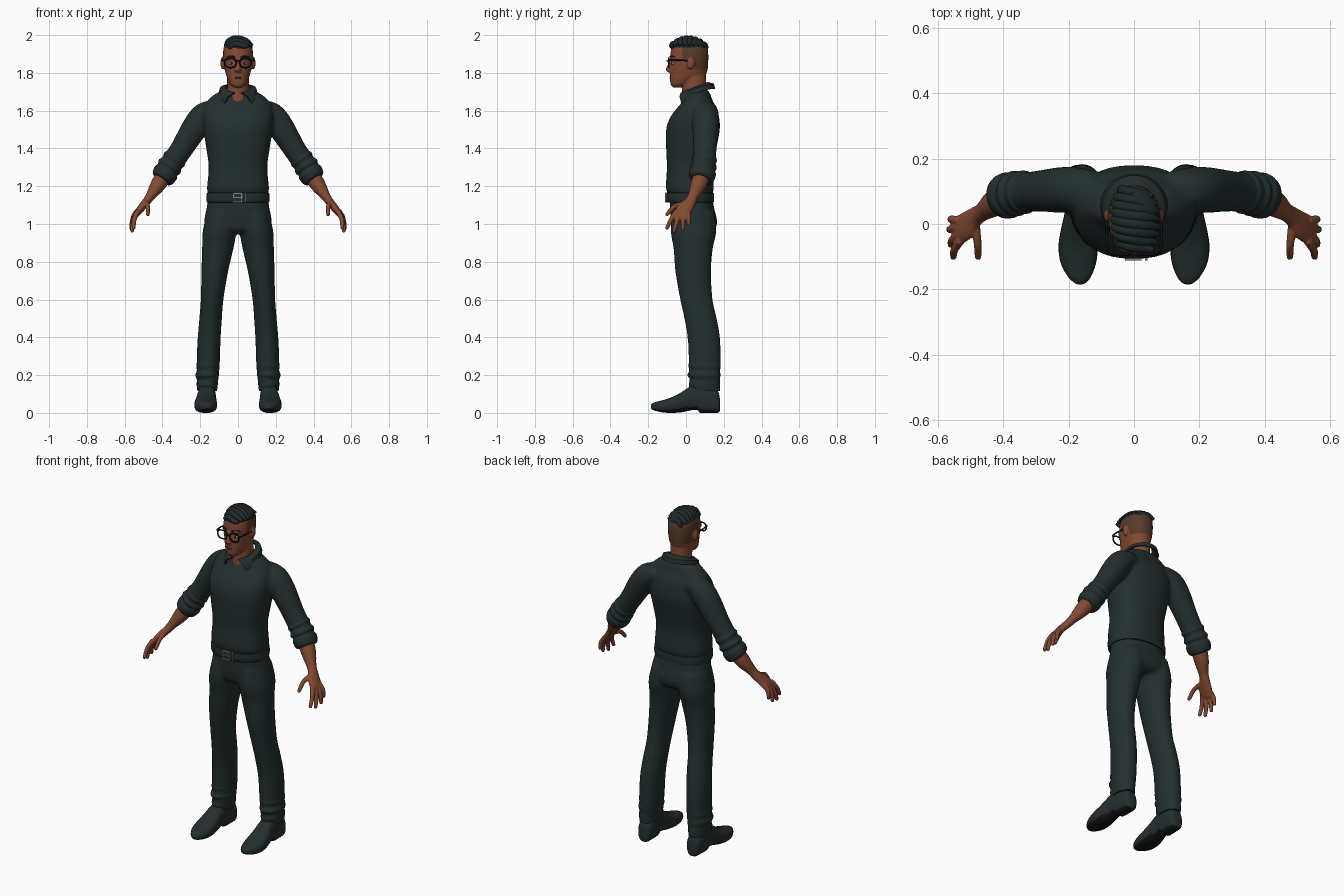
import bpy, bmesh, math
from mathutils import Vector, Matrix

def material(name, rgb):
    m = bpy.data.materials.new(name)
    m.diffuse_color = (*rgb, 1)
    return m

CLOTH = material("dark_green_cloth", (0.017, 0.028, 0.028))
SKIN = material("brown_skin", (0.23, 0.068, 0.032))
SHAVED = material("shaved_hair", (0.095, 0.044, 0.024))
HAIR = material("dark_hair", (0.013, 0.022, 0.024))
BLACK = material("black", (0.006, 0.007, 0.008))
WHITE = material("eye_white", (0.6, 0.55, 0.5))
METAL = material("buckle_metal", (0.22, 0.22, 0.21))
LIP = material("lip", (0.17, 0.042, 0.028))
X, Y, Z = Vector((1, 0, 0)), Vector((0, 1, 0)), Vector((0, 0, 1))

def spow(v, p):
    return math.copysign(abs(v) ** p, v)

def resample(rings, n):
    """Catmull-Rom interpolation of rings (x, y, z, a, b)."""
    out = []
    P = [rings[0]] + list(rings) + [rings[-1]]
    for i in range(1, len(P) - 2):
        for k in range(n):
            t = k / n
            out.append([0.5 * (2*q + (r-p)*t + (2*p-5*q+4*r-s)*t*t + (3*q-p-3*r+s)*t**3)
                        for p, q, r, s in zip(*P[i-1:i+3])])
    return out + [list(rings[-1])]

def loft(bm, rings, frame=None, s=1, seg=24, power=2.0, n=4):
    """Tube through rings; fixed frame (u, v), or one that follows the path."""
    R = resample(rings, n)
    pts = [Vector(r[:3]) for r in R]
    loops = []
    for i, r in enumerate(R):
        if frame:
            u, v = frame
        else:
            t = (pts[min(i+1, len(pts)-1)] - pts[max(i-1, 0)]).normalized()
            u = (Y - t * t.y).normalized()
            v = t.cross(u)
        loop = []
        for k in range(seg):
            a = 2 * math.pi * k / seg
            p = pts[i] + u * r[3] * spow(math.cos(a), 2/power) + v * r[4] * spow(math.sin(a), 2/power)
            loop.append(bm.verts.new((p.x * s, p.y, p.z)))
        loops.append(loop)
    for A, B in zip(loops, loops[1:]):
        for k in range(seg):
            bm.faces.new((A[k], A[(k+1) % seg], B[(k+1) % seg], B[k]))
    bm.faces.new(loops[0][::-1])
    bm.faces.new(loops[-1])

def ball(bm, loc, scale):
    bmesh.ops.create_uvsphere(bm, u_segments=20, v_segments=12, radius=1,
                              matrix=Matrix.LocRotScale(Vector(loc), None, Vector(scale)))

def box(bm, loc, size):
    bmesh.ops.create_cube(bm, size=1, matrix=Matrix.LocRotScale(Vector(loc), None, Vector(size)))

def finish(name, bm, mats, voxel=0, smooth=0, thick=0, rule=None):
    bmesh.ops.recalc_face_normals(bm, faces=bm.faces)
    me = bpy.data.meshes.new(name)
    bm.to_mesh(me)
    bm.free()
    ob = bpy.data.objects.new(name, me)
    bpy.context.collection.objects.link(ob)
    if voxel:
        m = ob.modifiers.new("blend", 'REMESH')
        m.mode, m.voxel_size = 'VOXEL', voxel
        m = ob.modifiers.new("smooth", 'SMOOTH')
        m.factor, m.iterations = 0.5, smooth
    if thick:
        m = ob.modifiers.new("thickness", 'SOLIDIFY')
        m.thickness, m.offset = thick, 0
    if voxel or thick:
        new = bpy.data.meshes.new_from_object(ob.evaluated_get(bpy.context.evaluated_depsgraph_get()))
        ob.modifiers.clear()
        ob.data = new
    me = ob.data
    me.materials.clear()
    for m in mats:
        me.materials.append(m)
    for p in me.polygons:
        p.material_index = rule(p.center, p.normal) if rule else 0
    me.shade_smooth()
    me.set_sharp_from_angle(angle=math.radians(50))
    return ob

def level(rows):
    """Centred horizontal rings from (z, centre y, rx, ry)."""
    return [(0, cy, z, rx, ry) for z, cy, rx, ry in rows]

# Shirt: torso and sleeves blended together
bm = bmesh.new()
loft(bm, level([(1.15, .025, .157, .115), (1.19, .02, .164, .126), (1.3, .022, .155, .123),
                (1.4, .028, .168, .133), (1.5, .037, .183, .142), (1.56, .045, .187, .131),
                (1.61, .057, .182, .108), (1.65, .062, .165, .08), (1.685, .062, .125, .068),
                (1.71, .06, .075, .055)]), (X, Y), seg=40, power=2.3)
for s in (1, -1):
    loft(bm, [(.11, .10, 1.61, .06, .05), (.175, .104, 1.578, .07, .068), (.225, .104, 1.515, .07, .07),
              (.3, .1, 1.395, .062, .06), (.355, .095, 1.315, .062, .06), (.385, .09, 1.265, .058, .055)], s=s)
finish("shirt", bm, [CLOTH], .009, 6)

# Rolled sleeve cuffs
bm = bmesh.new()
for s in (1, -1):
    loft(bm, [(.325, .098, 1.36, .055, .055), (.337, .097, 1.342, .067, .064), (.349, .095, 1.324, .061, .058),
              (.362, .093, 1.304, .07, .068), (.372, .091, 1.288, .063, .06), (.383, .088, 1.27, .071, .067),
              (.4, .083, 1.243, .066, .061), (.406, .081, 1.234, .052, .05)], s=s, n=5)
finish("rolled_cuffs", bm, [CLOTH])

# Collar folded round the neck, with two points in front
bm = bmesh.new()
rows, N = [], 40
for i in range(N + 1):
    a = (2 * i / N - 1) * .92 * math.pi
    b = a * .82
    f, g = (1 - math.cos(a)) / 2, (1 - math.cos(b)) / 2
    top = Vector((.066 * math.sin(a), .045 + .072 * math.cos(a), 1.748 - .055 * f))
    low = Vector((.1 * math.sin(b), .05 + .1 * math.cos(b), 1.715 - .105 * g * g))
    mid = (top + low) / 2 + Vector((.012 * math.sin(b), .012 * math.cos(b), .008))
    rows.append([bm.verts.new(p) for p in (top, mid, low)])
for A, B in zip(rows, rows[1:]):
    for k in (0, 1):
        bm.faces.new((A[k], B[k], B[k+1], A[k+1]))
finish("collar", bm, [CLOTH], thick=.008)

# Trousers: hips and legs blended together
bm = bmesh.new()
loft(bm, level([(1.15, .025, .156, .112), (1.08, .033, .167, .117), (1.02, .042, .178, .122),
                (.97, .043, .165, .112), (.95, .043, .12, .08)]), (X, Y), seg=40, power=2.2)
for s in (1, -1):
    loft(bm, [(.085, .038, 1.06, .08, .112), (.098, .04, .96, .089, .121), (.107, .038, .87, .083, .104),
              (.123, .038, .75, .071, .095), (.137, .055, .6, .06, .086), (.145, .077, .5, .06, .086),
              (.153, .095, .39, .061, .086), (.158, .099, .25, .061, .084), (.16, .099, .14, .052, .08)],
         (X, Y), s)
finish("trousers", bm, [CLOTH], .009, 6)

# Wrinkled trouser hems
bm = bmesh.new()
for s in (1, -1):
    loft(bm, [(.158, .099, .28, .056, .08), (.159, .098, .25, .062, .085), (.161, .099, .226, .057, .081),
              (.163, .095, .2, .062, .087), (.163, .1, .176, .055, .079), (.163, .098, .15, .056, .083),
              (.163, .102, .115, .052, .078)], (X, Y), s)
finish("trouser_hems", bm, [CLOTH])

# Shoes: sections from heel to toe as (y, centre x, half width, bottom, top)
bm = bmesh.new()
for s in (1, -1):
    secs = [(.18, .162, .018, .012, .07), (.168, .162, .038, 0, .115), (.12, .163, .046, 0, .145),
            (.075, .164, .046, 0, .155), (.062, .165, .046, .014, .155), (.03, .166, .047, .014, .145),
            (-.02, .169, .055, .004, .112), (-.07, .171, .06, 0, .085), (-.12, .17, .054, .002, .068),
            (-.16, .167, .036, .01, .058), (-.178, .165, .02, .017, .05), (-.185, .165, .006, .025, .042)]
    loft(bm, [(cx, y, (lo+hi)/2, w, (hi-lo)/2) for y, cx, w, lo, hi in secs], (X, Z), s, power=2.6)
finish("shoes", bm, [CLOTH, BLACK], rule=lambda c, n: int(c.z < .03 and n.z < -.5))

# Belt, buckle and keeper
bm = bmesh.new()
loft(bm, level([(1.113, .023, .155, .115), (1.116, .023, .165, .125), (1.14, .022, .167, .127),
                (1.163, .022, .165, .126), (1.166, .022, .155, .115)]), (X, Y), seg=48, power=2.3, n=2)
finish("belt", bm, [CLOTH])
bm = bmesh.new()
for z in (1.117, 1.163):
    box(bm, (-.002, -.108, z), (.05, .008, .007))
for x, w in ((-.024, .007), (.02, .007), (.038, .008)):
    box(bm, (x, -.108, 1.14), (w, .008, .052))
box(bm, (0, -.108, 1.14), (.045, .006, .006))
finish("buckle", bm, [METAL])

# Forearms and hands
bm = bmesh.new()
for s in (1, -1):
    loft(bm, [(.38, .09, 1.275, .045, .045), (.425, .065, 1.205, .042, .04), (.462, .038, 1.15, .029, .026),
              (.485, .022, 1.118, .031, .022), (.512, -.004, 1.085, .043, .02), (.535, -.02, 1.055, .042, .016),
              (.541, -.024, 1.043, .03, .01)], s=s)
    for base, mid, tip in (((.53, -.05, 1.068), (.549, -.078, 1.025), (.552, -.1, .98)),
                           ((.535, -.03, 1.06), (.556, -.05, 1.01), (.56, -.063, .964)),
                           ((.537, -.008, 1.06), (.56, -.016, 1.015), (.564, -.016, .974)),
                           ((.533, .01, 1.07), (.556, .014, 1.035), (.56, .014, 1.0)),
                           ((.485, .0, 1.11), (.478, -.06, 1.093), (.477, -.1, 1.052))):
        loft(bm, [(*base, .014, .014), (*mid, .0125, .0125), (*tip, .0105, .0105)], s=s, seg=12)
        ball(bm, (tip[0] * s, tip[1], tip[2]), (.0105, .0105, .0105))
finish("forearms_and_hands", bm, [SKIN], .0045, 2)

# Head: skull, neck, nose and ears blended; shaved sides coloured by position
bm = bmesh.new()
loft(bm, level([(1.722, -.05, .02, .018), (1.738, -.037, .04, .044), (1.77, -.01, .056, .075),
                (1.8, .012, .066, .097), (1.85, .017, .076, .1), (1.9, .018, .079, .1),
                (1.94, .018, .074, .093), (1.968, .018, .055, .07), (1.98, .018, .03, .04)]),
     (X, Y), seg=32, power=2.2)
loft(bm, level([(1.62, .05, .058, .07), (1.7, .045, .057, .065), (1.8, .042, .058, .064)]), (X, Y))
loft(bm, level([(1.803, -.083, .012, .01), (1.813, -.086, .019, .02), (1.825, -.085, .016, .021),
                (1.85, -.08, .01, .015), (1.872, -.076, .012, .012)]), (X, Y), seg=16)
for s in (1, -1):
    ball(bm, (.081 * s, .025, 1.852), (.012, .021, .034))
    loft(bm, [(.008, -.076, 1.872, .011, .008), (.035, -.07, 1.88, .012, .009), (.06, -.05, 1.875, .01, .008)], s=s, seg=12)

def shaved(c, n):
    side = c.y > -.02 and c.z > 1.868 and abs(c.x) < .085
    nape = c.y > .045 and c.z > 1.815 + .1 * max(0, .08 - c.y) and abs(c.x) < .085
    return int(side or nape)
finish("head", bm, [SKIN, SHAVED], .005, 3, rule=shaved)

# Eyes, irises, brows and lips
for name, mat, loc, scale in (("eyes", WHITE, (.034, -.067, 1.85), (.014, .009, .007)),
                              ("irises", BLACK, (.034, -.0735, 1.85), (.006, .004, .006))):
    bm = bmesh.new()
    for s in (1, -1):
        ball(bm, (loc[0] * s, *loc[1:]), scale)
    finish(name, bm, [mat])
bm = bmesh.new()
for s in (1, -1):
    loft(bm, [(.016, -.084, 1.882, .004, .004), (.036, -.08, 1.889, .005, .004), (.06, -.058, 1.884, .003, .002)], s=s, seg=8)
finish("eyebrows", bm, [HAIR])
bm = bmesh.new()
ball(bm, (0, -.08, 1.779), (.022, .007, .004))
ball(bm, (0, -.079, 1.771), (.019, .008, .005))
finish("lips", bm, [LIP])

# Glasses: rounded rims, bridge and temples
bm = bmesh.new()
for s in (1, -1):
    rim = []
    for k in range(21):
        a = 2 * math.pi * k / 20
        rim.append((.04 + .03 * spow(math.cos(a), .8), -.092, 1.853 + .025 * spow(math.sin(a), .8), .004, .004))
    loft(bm, rim, s=s, seg=8, n=2)
    loft(bm, [(.068, -.092, 1.866, .004, .006), (.08, -.085, 1.867, .004, .005), (.084, -.03, 1.867, .004, .004),
              (.084, .03, 1.862, .003, .003)], (X, Z), s, seg=8)
loft(bm, [(-.012, -.092, 1.86, .004, .004), (0, -.1, 1.864, .004, .004), (.012, -.092, 1.86, .004, .004)], seg=8)
finish("glasses", bm, [BLACK])

# Hair: cap with locks swept sideways
bm = bmesh.new()
ball(bm, (.003, .016, 1.937), (.074, .097, .05))
for i in range(8):
    y = -.068 + i * .0235
    h = 1.984 - .034 * ((y - .012) / .085) ** 2
    w = .07 * math.sqrt(1 - ((y - .012) / .12) ** 2)
    loft(bm, [(-w, y + .012, 1.937, .008, .006), (-w * .75, y + .008, h - .016, .015, .013),
              (-.012, y, h, .017, .0155), (w * .6, y - .006, h - .012, .016, .014),
              (w + .008, y - .012, 1.945, .007, .006)], seg=12, n=5)
finish("hair", bm, [HAIR])
